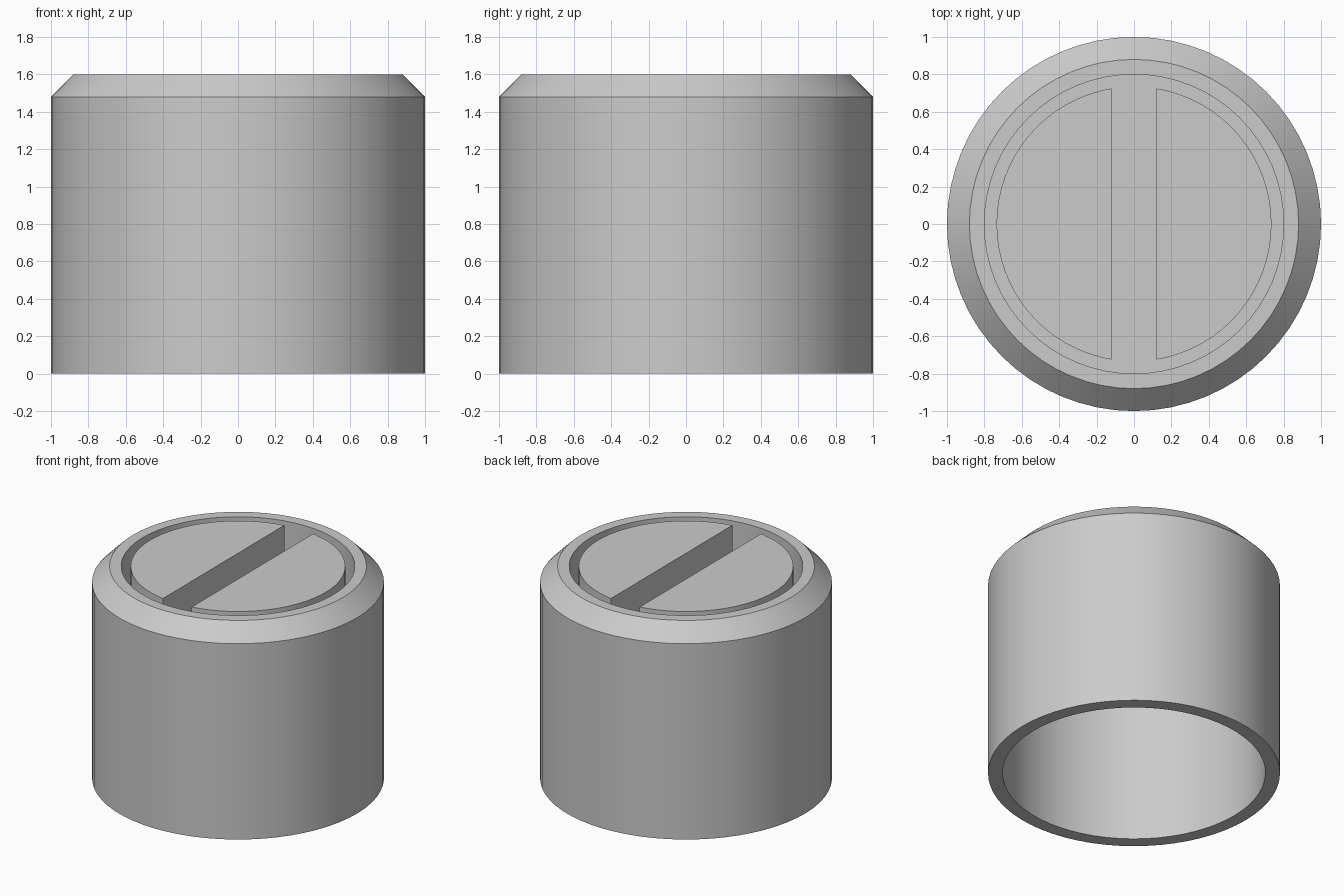
import bpy, bmesh
from math import acos, cos, sin, pi
from mathutils import Vector

SEGMENTS = 64
TOP = 1.6
FLOOR = 1.3          # bottom of the recess in the top
GRIP_R = 0.735       # radius of the two half discs
SLOT = 0.12          # half width of the slot between them

cube = bpy.data.objects.get("Cube")
if cube:
    bpy.data.objects.remove(cube, do_unlink=True)

grey = bpy.data.materials.new("plain grey")
grey.use_nodes = True
colour = (0.6, 0.6, 0.6, 1)
grey.diffuse_color = colour
grey.node_tree.nodes["Principled BSDF"].inputs["Base Color"].default_value = colour


def finish(name, bm):
    bmesh.ops.remove_doubles(bm, verts=bm.verts, dist=0.0001)
    bmesh.ops.recalc_face_normals(bm, faces=bm.faces)
    mesh = bpy.data.meshes.new(name)
    bm.to_mesh(mesh)
    bm.free()
    mesh.materials.append(grey)
    obj = bpy.data.objects.new(name, mesh)
    bpy.context.collection.objects.link(obj)
    bpy.ops.object.select_all(action='DESELECT')
    obj.select_set(True)
    bpy.context.view_layer.objects.active = obj
    bpy.ops.object.shade_smooth_by_angle()
    return obj


# Hollow shell with chamfered rim and recessed top, turned from a profile
profile = [(0, FLOOR), (0.8, FLOOR), (0.8, TOP), (0.88, TOP), (1, 1.48),
           (1, 0), (0.9, 0), (0.9, FLOOR - 0.1), (0, FLOOR - 0.1)]
bm = bmesh.new()
verts = [bm.verts.new((r, 0, z)) for r, z in profile]
edges = [bm.edges.new(pair) for pair in zip(verts, verts[1:])]
bmesh.ops.spin(bm, geom=verts + edges, cent=(0, 0, 0), axis=(0, 0, 1),
               angle=2 * pi, steps=SEGMENTS)
finish("cap_shell", bm)

# Two half discs standing in the recess, separated by the slot
limit = acos(SLOT / GRIP_R)
steps = SEGMENTS // 2
for name, side in (("left_half_disc", 1), ("right_half_disc", -1)):
    bm = bmesh.new()
    arc = [limit * (2 * i / steps - 1) for i in range(steps + 1)]
    face = bm.faces.new([bm.verts.new((side * GRIP_R * cos(a), GRIP_R * sin(a), FLOOR - 0.02))
                         for a in arc])
    top = bmesh.ops.extrude_face_region(bm, geom=[face], use_keep_orig=True)["geom"]
    bmesh.ops.translate(bm, vec=Vector((0, 0, TOP - FLOOR + 0.02)),
                        verts=[g for g in top if isinstance(g, bmesh.types.BMVert)])
    finish(name, bm)
